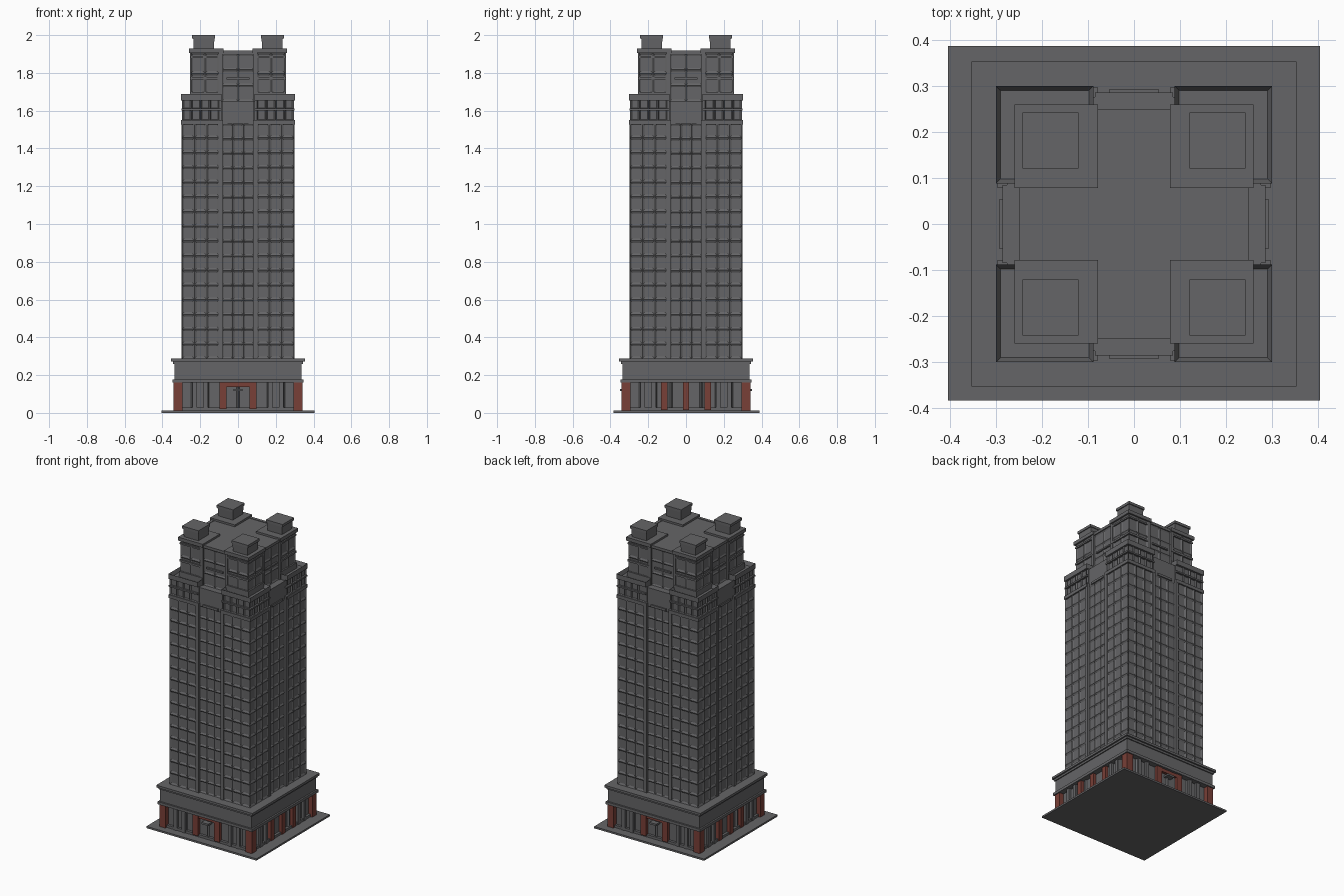
import bpy, bmesh, math
from mathutils import Matrix, Vector

cube = bpy.data.objects.get("Cube")
if cube:
    bpy.data.objects.remove(cube)


def material(name, rgb):
    m = bpy.data.materials.new(name)
    m.use_nodes = True
    m.diffuse_color = (*rgb, 1)
    bsdf = next(n for n in m.node_tree.nodes if n.type == 'BSDF_PRINCIPLED')
    bsdf.inputs["Base Color"].default_value = (*rgb, 1)
    bsdf.inputs["Roughness"].default_value = 0.8
    return m


STONE = material("grey stone", (0.13, 0.13, 0.135))
BRICK = material("red brick", (0.19, 0.05, 0.038))
SIDES = [("front", 0), ("right_face", 1), ("back", 2), ("left_face", 3)]
CORNERS = [(sx, sy) for sx in (-1, 1) for sy in (-1, 1)]


def finish(bm, name, mat, turn=0):
    bm.transform(Matrix.Rotation(turn * math.pi / 2, 4, 'Z'))
    bmesh.ops.recalc_face_normals(bm, faces=bm.faces) if name.endswith("block") else None
    mesh = bpy.data.meshes.new(name)
    bm.to_mesh(mesh)
    bm.free()
    mesh.materials.append(mat)
    ob = bpy.data.objects.new(name, mesh)
    bpy.context.collection.objects.link(ob)
    return ob


def box(name, x, y, z, mat=STONE, turn=0, flare=1.0, sink=None):
    """Box from (min, max) pairs; flare widens its top, sink=(rim, depth) hollows its top."""
    bm = bmesh.new()
    bmesh.ops.create_cube(bm, size=1)
    size = Vector((abs(x[1] - x[0]), abs(y[1] - y[0]), z[1] - z[0]))
    for v in bm.verts:
        k = flare if v.co.z > 0 else 1
        v.co = Vector((v.co.x * size.x * k + sum(x) / 2,
                       v.co.y * size.y * k + sum(y) / 2,
                       v.co.z * size.z + sum(z) / 2))
    if sink:
        top = [f for f in bm.faces if f.normal.z > 0.9]
        bmesh.ops.inset_region(bm, faces=top, thickness=sink[0])
        for v in {v for f in top for v in f.verts}:
            v.co.z -= sink[1]
    return finish(bm, name, mat, turn)


def slab(name, half, z, sink=None):
    return box(name, (-half, half), (-half, half), z, sink=sink)


def window_wall(name, x, z, out, cols, rows, frame, depth, turn):
    """Wall facing outward at distance out, with a grid of recessed windows."""
    bm = bmesh.new()
    bmesh.ops.create_grid(bm, x_segments=cols, y_segments=rows, size=0.5)
    for v in bm.verts:
        v.co = Vector((v.co.x * (x[1] - x[0]) + sum(x) / 2, -out,
                       v.co.y * (z[1] - z[0]) + sum(z) / 2))
    bm.normal_update()
    bmesh.ops.inset_individual(bm, faces=bm.faces[:], thickness=frame, depth=-depth)
    return finish(bm, name, STONE, turn)


# Pavement and street level
box("pavement", (-0.405, 0.405), (-0.385, 0.388), (0, 0.012))
slab("street_level_core", 0.31, (0.01, 0.17))
slab("plinth", 0.328, (0.01, 0.028))
for side, t in SIDES:
    window_wall(side + "_shopfront", (-0.322, 0.322), (0.012, 0.17), 0.322, 8, 1, 0.012, 0.011, t)
    for i, x in enumerate((-0.23, -0.17, 0.17, 0.23)):
        box(f"{side}_stone_pier_{i}", (x - 0.012, x + 0.012), (-0.332, -0.315), (0.012, 0.165), turn=t)
    if t % 2:
        for i, x in enumerate((-0.115, 0, 0.115)):
            box(f"{side}_brick_pier_{i}", (x - 0.017, x + 0.017), (-0.336, -0.315), (0.015, 0.16), BRICK, t)
    else:
        # Entrance with brick jambs, lintel and small canopy
        for s in (-1, 1):
            box(f"{side}_door_jamb_{s}", (s * 0.06, s * 0.098), (-0.336, -0.315), (0.02, 0.16), BRICK, t)
        box(side + "_door_lintel", (-0.062, 0.062), (-0.332, -0.315), (0.138, 0.16), BRICK, t)
        box(side + "_door_canopy", (-0.025, 0.025), (-0.35, -0.31), (0.115, 0.127), turn=t)
for sx, sy in CORNERS:
    box(f"brick_corner_pier_{sx}_{sy}", (sx * 0.295, sx * 0.341), (sy * 0.295, sy * 0.341),
        (0.012, 0.162), BRICK)

# Podium bands
for i, (half, z0, z1) in enumerate([(0.348, 0.16, 0.178), (0.337, 0.178, 0.26),
                                    (0.344, 0.26, 0.273), (0.354, 0.273, 0.288)]):
    slab(f"podium_band_{i}", half, (z0, z1))

# Shaft: recessed centre strips and projecting corner bays
slab("shaft_core", 0.277, (0.28, 1.65))
for side, t in SIDES:
    window_wall(side + "_centre_windows", (-0.085, 0.085), (0.288, 1.53), 0.286, 3, 16, 0.013, 0.006, t)
    box(side + "_centre_panel", (-0.085, 0.085), (-0.286, -0.26), (1.53, 1.65), turn=t)
    box(side + "_centre_niche_sill", (-0.055, 0.055), (-0.293, -0.26), (1.53, 1.545), turn=t)
    for s in (-1, 1):
        x = sorted((s * 0.1, s * 0.296))
        window_wall(f"{side}_bay_windows_{s}", x, (0.288, 1.535), 0.296, 3, 16, 0.016, 0.006, t)
        box(f"{side}_pilaster_{s}", (s * 0.08, s * 0.102), (-0.299, -0.27), (0.28, 1.55), turn=t)
        # Crown frieze windows
        window_wall(f"{side}_frieze_windows_{s}", x, (1.548, 1.665), 0.296, 4, 2, 0.009, 0.009, t)
for sx, sy in CORNERS:
    def bay(name, half, z, inner=0.088, sink=None):
        box(f"{name}_{sx}_{sy}", (sx * inner, sx * half), (sy * inner, sy * half), z, sink=sink)
    bay("corner_bay", 0.286, (0.28, 1.66))
    bay("frieze_lower_band", 0.301, (1.528, 1.55))
    bay("frieze_middle_band", 0.3, (1.602, 1.612))
    bay("frieze_parapet", 0.301, (1.655, 1.688), sink=(0.014, 0.025))

# Setback upper storeys
slab("upper_core", 0.238, (1.64, 1.915))
for side, t in SIDES:
    window_wall(side + "_upper_centre_windows", (-0.085, 0.085), (1.65, 1.9), 0.244, 2, 3, 0.013, 0.005, t)
    box(side + "_upper_sill", (-0.06, 0.06), (-0.25, -0.23), (1.765, 1.775), turn=t)
    box(side + "_upper_centre_cornice", (-0.09, 0.09), (-0.25, -0.23), (1.9, 1.918), turn=t)
    for s in (-1, 1):
        box(f"{side}_upper_pilaster_{s}", (s * 0.08, s * 0.1), (-0.253, -0.23), (1.65, 1.915), turn=t)
        window_wall(f"{side}_upper_bay_windows_{s}", sorted((s * 0.1, s * 0.25)), (1.69, 1.905),
                    0.25, 2, 2, 0.016, 0.006, t)

# Roof corner blocks with flared rooftop turrets
for sx, sy in CORNERS:
    def corner(name, a, b, z, **kw):
        box(f"{name}_{sx}_{sy}", (sx * a, sx * b), (sy * a, sy * b), z, **kw)
    corner("upper_corner_bay", 0.085, 0.242, (1.65, 1.92))
    corner("upper_corner_foot", 0.085, 0.255, (1.65, 1.7))
    corner("upper_corner_belt", 0.085, 0.254, (1.765, 1.778))
    corner("upper_corner_neck", 0.085, 0.253, (1.88, 1.89))
    corner("upper_corner_cornice", 0.078, 0.26, (1.905, 1.928))
    corner("turret_body", 0.128, 0.234, (1.92, 1.985), flare=1.06)
    corner("turret_cap", 0.121, 0.243, (1.983, 2.0))
